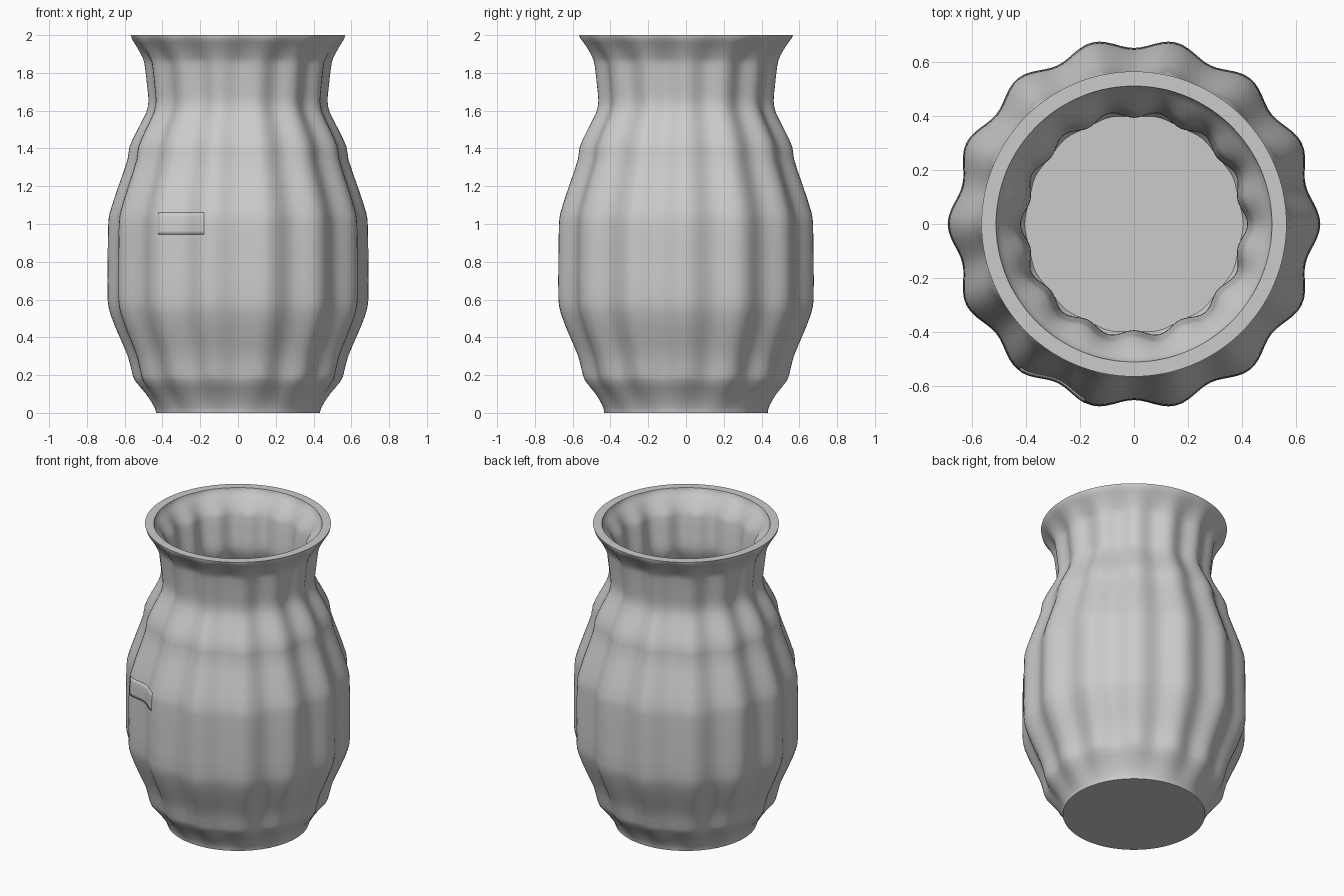
import bpy, bmesh, math

cube = bpy.data.objects.get("Cube")
if cube:
    bpy.data.objects.remove(cube, do_unlink=True)

LOBES, SEGMENTS, WALL, FLOOR = 14, 168, 0.054, 0.06

# Outline of the lobe crests as (height, radius)
OUTLINE = [(0, .433), (.03, .442), (.1, .487), (.17, .545), (.21, .56), (.3, .583),
           (.42, .635), (.53, .678), (.6, .69), (.8, .69), (1.0, .687), (1.06, .679),
           (1.2, .633), (1.34, .585), (1.41, .574), (1.5, .532), (1.59, .486),
           (1.65, .474), (1.72, .48), (1.84, .494), (1.88, .505), (1.94, .537),
           (1.98, .562), (2.0, .566)]


def slope(i):
    a, b = OUTLINE[max(i - 1, 0)], OUTLINE[min(i + 1, len(OUTLINE) - 1)]
    return (b[1] - a[1]) / (b[0] - a[0])


def crest(z):
    """Smooth radius of the outline at a height."""
    for i in range(len(OUTLINE) - 1):
        (z0, r0), (z1, r1) = OUTLINE[i], OUTLINE[i + 1]
        if z <= z1:
            break
    h = z1 - z0
    t = (z - z0) / h
    s = t * t * (3 - 2 * t)
    return (r0 + (r1 - r0) * s + h * slope(i) * t * (1 - t) ** 2
            - h * slope(i + 1) * t * t * (1 - t))


def radius(z, angle):
    """Lobed radius; the lobes fade out at the foot and the rim."""
    fade = min(1, z / 0.2, max(0, 2 - z) / 0.14)
    depth = 0.055 * fade
    return crest(z) * (1 - depth * (1 - math.cos(LOBES * angle)) / 2)


def make_object(name, bm, material):
    mesh = bpy.data.meshes.new(name)
    bm.to_mesh(mesh)
    bm.free()
    obj = bpy.data.objects.new(name, mesh)
    bpy.context.collection.objects.link(obj)
    mesh.materials.append(material)
    bpy.ops.object.select_all(action='DESELECT')
    obj.select_set(True)
    bpy.context.view_layer.objects.active = obj
    bpy.ops.object.shade_smooth_by_angle(angle=math.radians(40))
    return obj


clay = bpy.data.materials.new("light_grey_clay")
clay.use_nodes = True
colour = (0.6, 0.6, 0.6, 1)
clay.diffuse_color = colour
clay.node_tree.nodes["Principled BSDF"].inputs["Base Color"].default_value = colour

# Vase body: outer wall up, over the rim, inner wall down to the floor
heights = []
for (a, _), (b, _) in zip(OUTLINE, OUTLINE[1:]):
    heights += [a, (a + b) / 2]
heights.append(2.0)
path = [(z, 0) for z in heights]
path += [(z, WALL) for z in reversed(heights) if z > FLOOR] + [(FLOOR, WALL)]

bm = bmesh.new()
rings = []
for z, inset in path:
    ring = []
    for k in range(SEGMENTS):
        angle = math.tau * k / SEGMENTS
        r = radius(z, angle) - inset
        ring.append(bm.verts.new((r * math.cos(angle), r * math.sin(angle), z)))
    rings.append(ring)
for low, high in zip(rings, rings[1:]):
    for k in range(SEGMENTS):
        n = (k + 1) % SEGMENTS
        bm.faces.new((low[k], low[n], high[n], high[k]))
bm.faces.new(list(reversed(rings[0])))
bm.faces.new(rings[-1])
make_object("vase_body", bm, clay)

# Small rectangular plate that follows the front wall
COLS, ROWS = 24, 6
bm = bmesh.new()
grid = []
for j in range(ROWS + 1):
    z = 0.945 + 0.115 * j / ROWS
    row = []
    for i in range(COLS + 1):
        x = -0.42 + 0.24 * i / COLS
        angle = -math.pi / 2
        for _ in range(30):
            angle = -math.acos(x / radius(z, angle))
        row.append(bm.verts.new((x, radius(z, angle) * math.sin(angle), z)))
    grid.append(row)
for a, b in zip(grid, grid[1:]):
    for i in range(COLS):
        bm.faces.new((a[i], a[i + 1], b[i + 1], b[i]))
plate = make_object("front_plate", bm, clay)
thicken = plate.modifiers.new("thickness", 'SOLIDIFY')
thicken.thickness = 0.008
thicken.offset = 0
